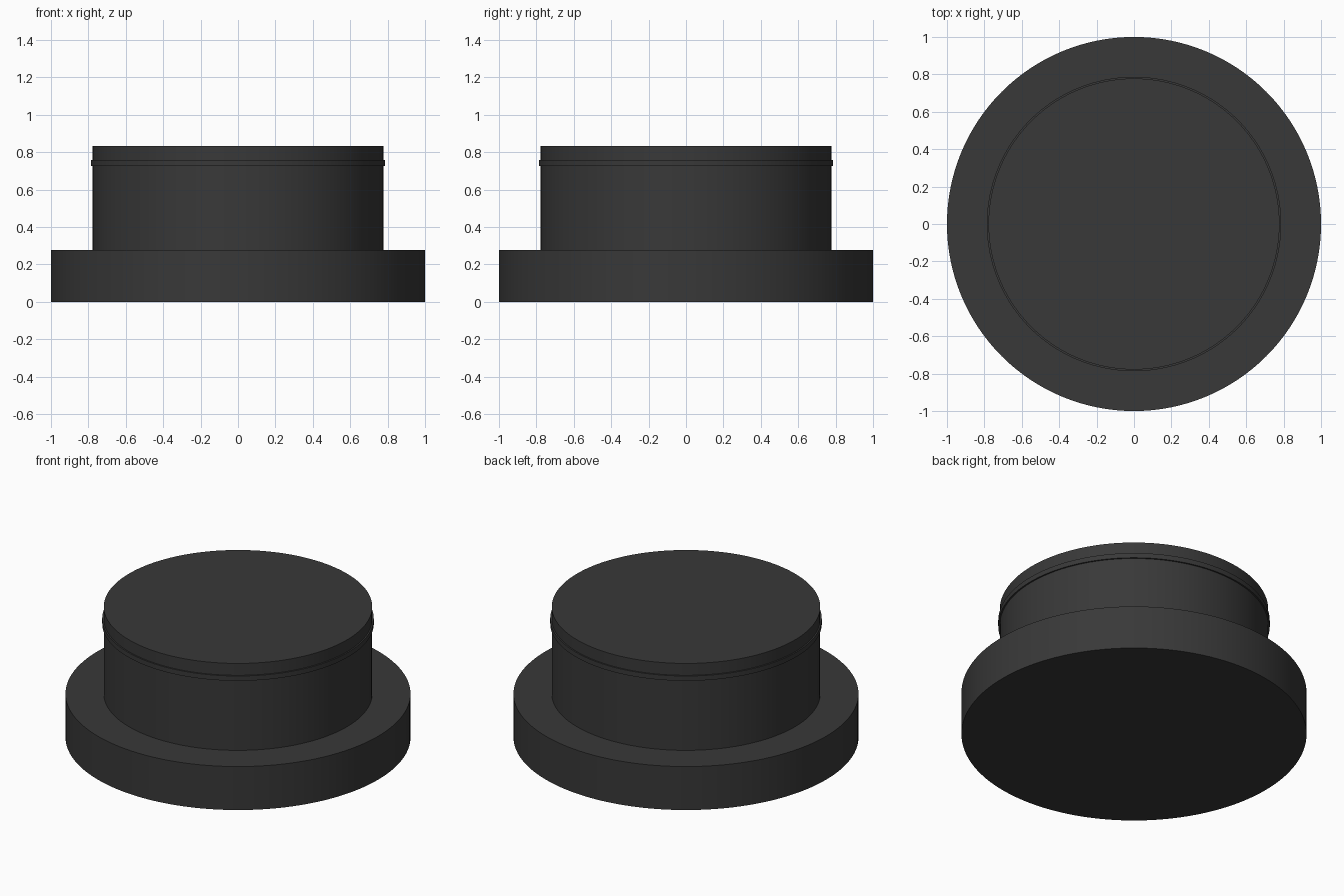
import bpy, bmesh, math

if "Cube" in bpy.data.objects:
    bpy.data.objects.remove(bpy.data.objects["Cube"])

SEGMENTS = 128

mat = bpy.data.materials.new("dark_plastic")
mat.diffuse_color = (0.04, 0.04, 0.04, 1)
mat.use_nodes = True
mat.node_tree.nodes["Principled BSDF"].inputs["Base Color"].default_value = mat.diffuse_color


def lathe(name, profile, closed=False):
    """Spin an (r, z) profile around the z axis."""
    bm = bmesh.new()
    verts = [bm.verts.new((r, 0, z)) for r, z in profile]
    pairs = list(zip(verts, verts[1:]))
    if closed:
        pairs.append((verts[-1], verts[0]))
    edges = [bm.edges.new(p) for p in pairs]
    bmesh.ops.spin(bm, geom=verts + edges, cent=(0, 0, 0), axis=(0, 0, 1),
                   angle=2 * math.pi, steps=SEGMENTS, use_duplicate=False)
    bmesh.ops.remove_doubles(bm, verts=bm.verts, dist=1e-5)
    bmesh.ops.recalc_face_normals(bm, faces=bm.faces)
    mesh = bpy.data.meshes.new(name)
    bm.to_mesh(mesh)
    bm.free()
    mesh.materials.append(mat)
    obj = bpy.data.objects.new(name, mesh)
    bpy.context.collection.objects.link(obj)
    bpy.ops.object.select_all(action='DESELECT')
    obj.select_set(True)
    bpy.context.view_layer.objects.active = obj
    bpy.ops.object.shade_smooth_by_angle(angle=math.radians(30))
    return obj


# Wide base flange with the narrower plug rising from it
lathe("flanged_plug", [(0, 0), (1, 0), (1, 0.278), (0.778, 0.278),
                       (0.778, 0.834), (0, 0.834)])

# Thin raised band near the top of the plug
lathe("raised_band", [(0.777, 0.727), (0.787, 0.727),
                      (0.787, 0.758), (0.777, 0.758)], closed=True)
